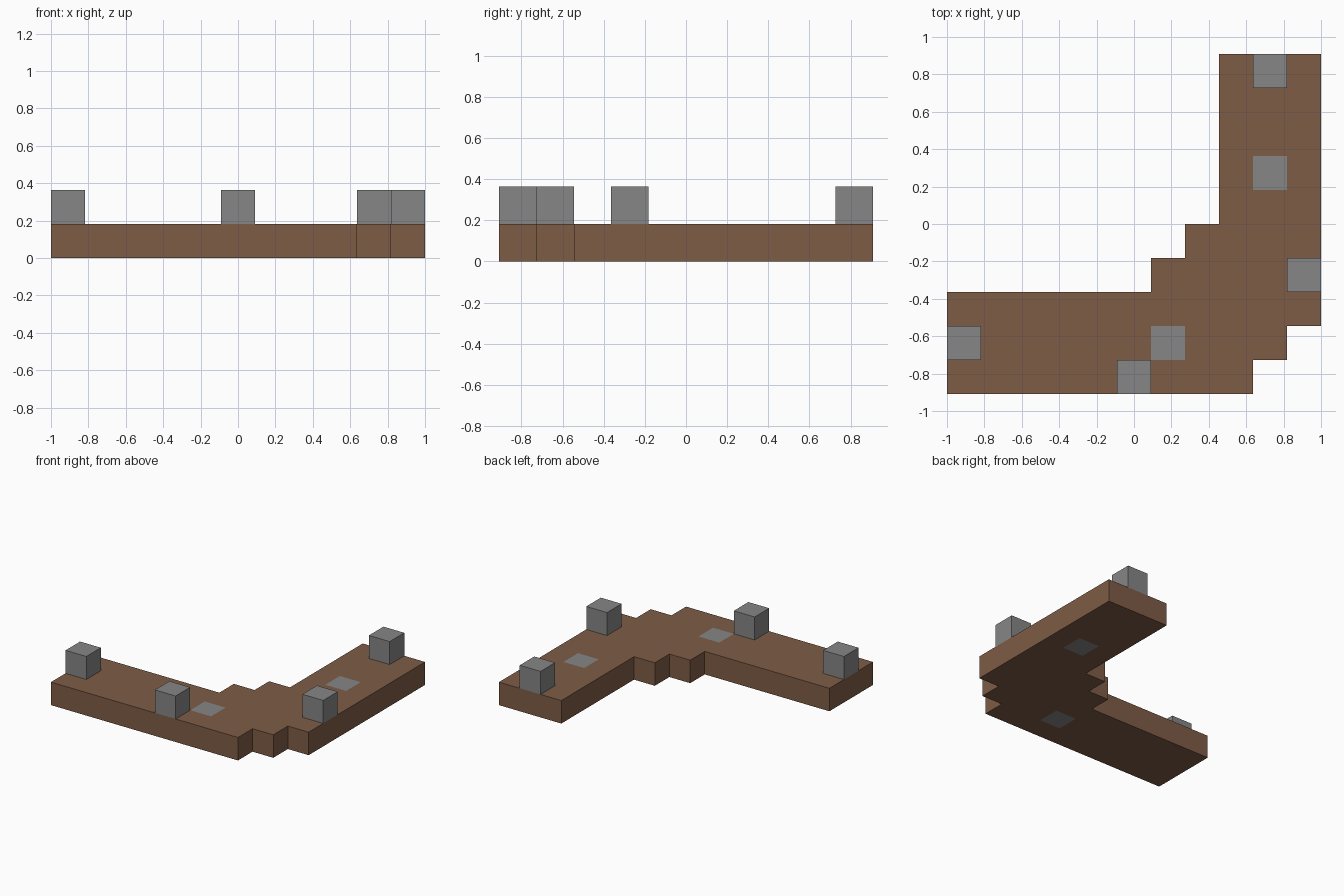
import bpy
import bmesh

cube = bpy.data.objects.get("Cube")
if cube:
    bpy.data.objects.remove(cube, do_unlink=True)

U = 2 / 11  # one block


def material(name, rgb):
    mat = bpy.data.materials.new(name)
    mat.use_nodes = True
    color = (*rgb, 1)
    mat.diffuse_color = color
    bsdf = next(n for n in mat.node_tree.nodes if n.type == "BSDF_PRINCIPLED")
    bsdf.inputs["Base Color"].default_value = color
    return mat


def corner(x, y, z):
    """Block coordinates to model space."""
    return (x * U - 1, (y - 5) * U, z * U)


def add_object(name, bm, mats):
    bmesh.ops.recalc_face_normals(bm, faces=bm.faces)
    mesh = bpy.data.meshes.new(name)
    bm.to_mesh(mesh)
    bm.free()
    for mat in mats:
        mesh.materials.append(mat)
    obj = bpy.data.objects.new(name, mesh)
    bpy.context.collection.objects.link(obj)


earth = material("brown earth", (0.21, 0.107, 0.061))
stone = material("grey stone", (0.24, 0.24, 0.24))

# Stepped L-shaped slab: first and last column of each row, front to back
rows = [(0, 9), (0, 10), (0, 11), (6, 11), (7, 11)] + [(8, 11)] * 5
flush_stones = {(6, 1), (9, 6)}

bm = bmesh.new()
for y, (start, end) in enumerate(rows):
    for x in range(start, end):
        ring = [(x, y), (x + 1, y), (x + 1, y + 1), (x, y + 1)]
        face = bm.faces.new([bm.verts.new(corner(a, b, 0)) for a, b in ring])
        face.material_index = int((x, y) in flush_stones)
bmesh.ops.remove_doubles(bm, verts=bm.verts, dist=0.001)
bmesh.ops.solidify(bm, geom=bm.faces[:], thickness=-U)
lowest = min(v.co.z for v in bm.verts)
bmesh.ops.translate(bm, verts=bm.verts, vec=(0, 0, -lowest))
bmesh.ops.dissolve_limit(bm, angle_limit=0.01, verts=bm.verts, edges=bm.edges,
                         delimit={"MATERIAL"})
add_object("stepped_slab", bm, [earth, stone])

# Stone blocks standing on the rim
posts = {"left_end_block": (0, 1), "front_block": (5, 0),
         "side_block": (10, 3), "back_end_block": (9, 9)}
for name, (x, y) in posts.items():
    bm = bmesh.new()
    bmesh.ops.create_cube(bm, size=U)
    bmesh.ops.translate(bm, verts=bm.verts, vec=corner(x + 0.5, y + 0.5, 1.5))
    add_object(name, bm, [stone])
